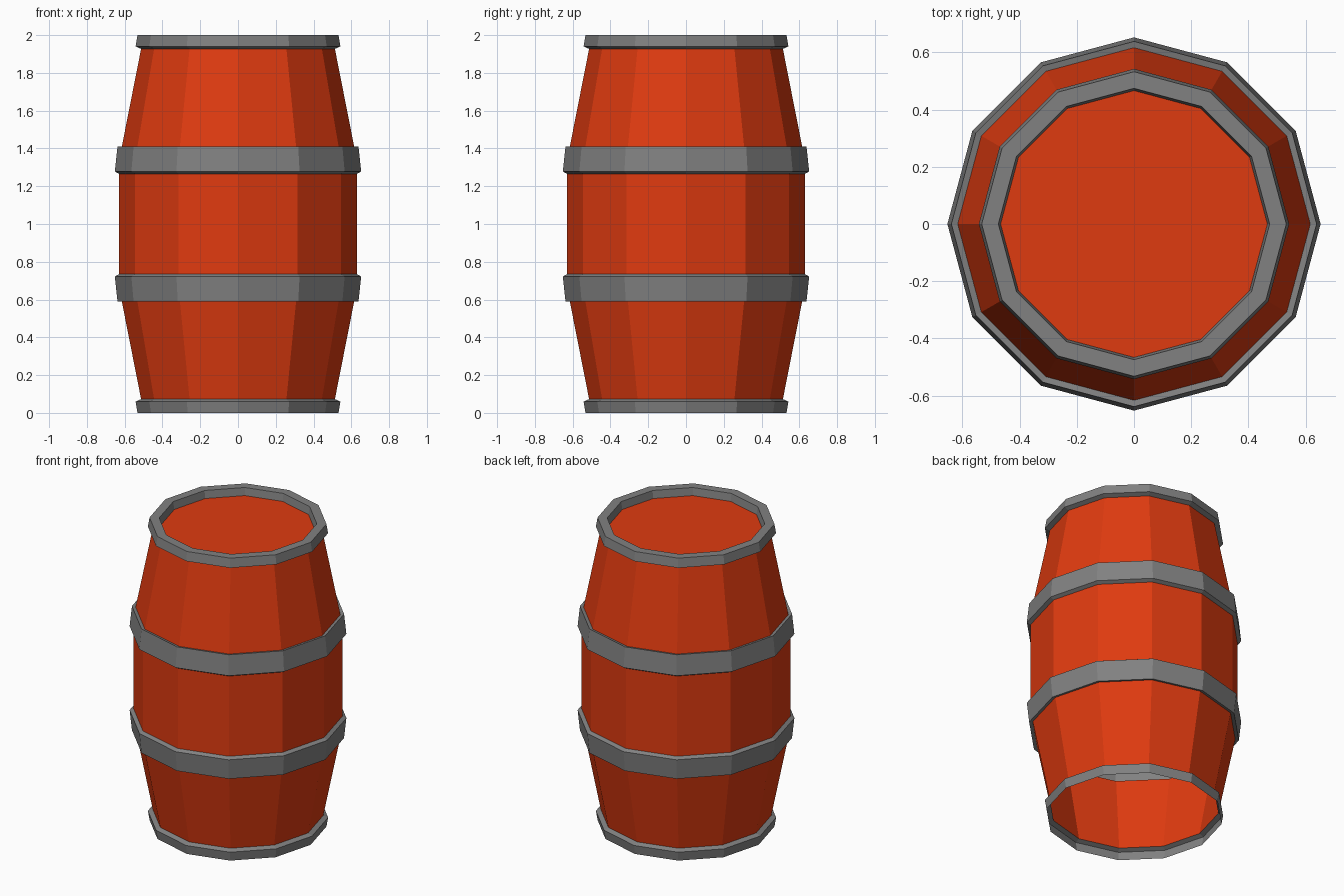
import bpy, bmesh, math

if "Cube" in bpy.data.objects:
    bpy.data.objects.remove(bpy.data.objects["Cube"])

SIDES = 12


def material(name, rgb):
    m = bpy.data.materials.new(name)
    m.diffuse_color = (*rgb, 1.0)
    m.use_nodes = True
    m.node_tree.nodes["Principled BSDF"].inputs["Base Color"].default_value = m.diffuse_color
    return m


RED, GREY = 0, 1
mats = [material("red_wood", (0.74, 0.043, 0.005)),
        material("grey_metal", (0.22, 0.22, 0.22))]

# Lower half of the side profile: radius, height, colour of the strip above it
lower = [(0.532, 0.00, GREY), (0.542, 0.06, GREY), (0.513, 0.073, RED),
         (0.616, 0.595, GREY), (0.638, 0.59, GREY), (0.652, 0.722, GREY),
         (0.629, 0.735, RED)]

# Mirror it about mid-height; each mirrored strip takes its twin's colour
upper = []
for i in range(len(lower) - 1, -1, -1):
    r, z, _ = lower[i]
    upper.append((r, 2.0 - z, lower[i - 1][2] if i else GREY))

# Rim top, inner rim wall and sunken lid
profile = lower + upper + [(0.474, 2.0, GREY), (0.466, 1.95, RED)]

# The barrel is one lathed shell, open underneath
bm = bmesh.new()
rings = []
for r, z, _ in profile:
    rings.append([bm.verts.new((r * math.cos(2 * math.pi * k / SIDES),
                                r * math.sin(2 * math.pi * k / SIDES), z))
                  for k in range(SIDES)])
for (r, z, colour), a, b in zip(profile, rings, rings[1:]):
    for k in range(SIDES):
        n = (k + 1) % SIDES
        f = bm.faces.new((a[k], a[n], b[n], b[k]))
        f.material_index = colour
lid = bm.faces.new(rings[-1])
lid.material_index = RED

mesh = bpy.data.meshes.new("barrel")
bm.to_mesh(mesh)
bm.free()
for m in mats:
    mesh.materials.append(m)
barrel = bpy.data.objects.new("barrel", mesh)
bpy.context.collection.objects.link(barrel)
